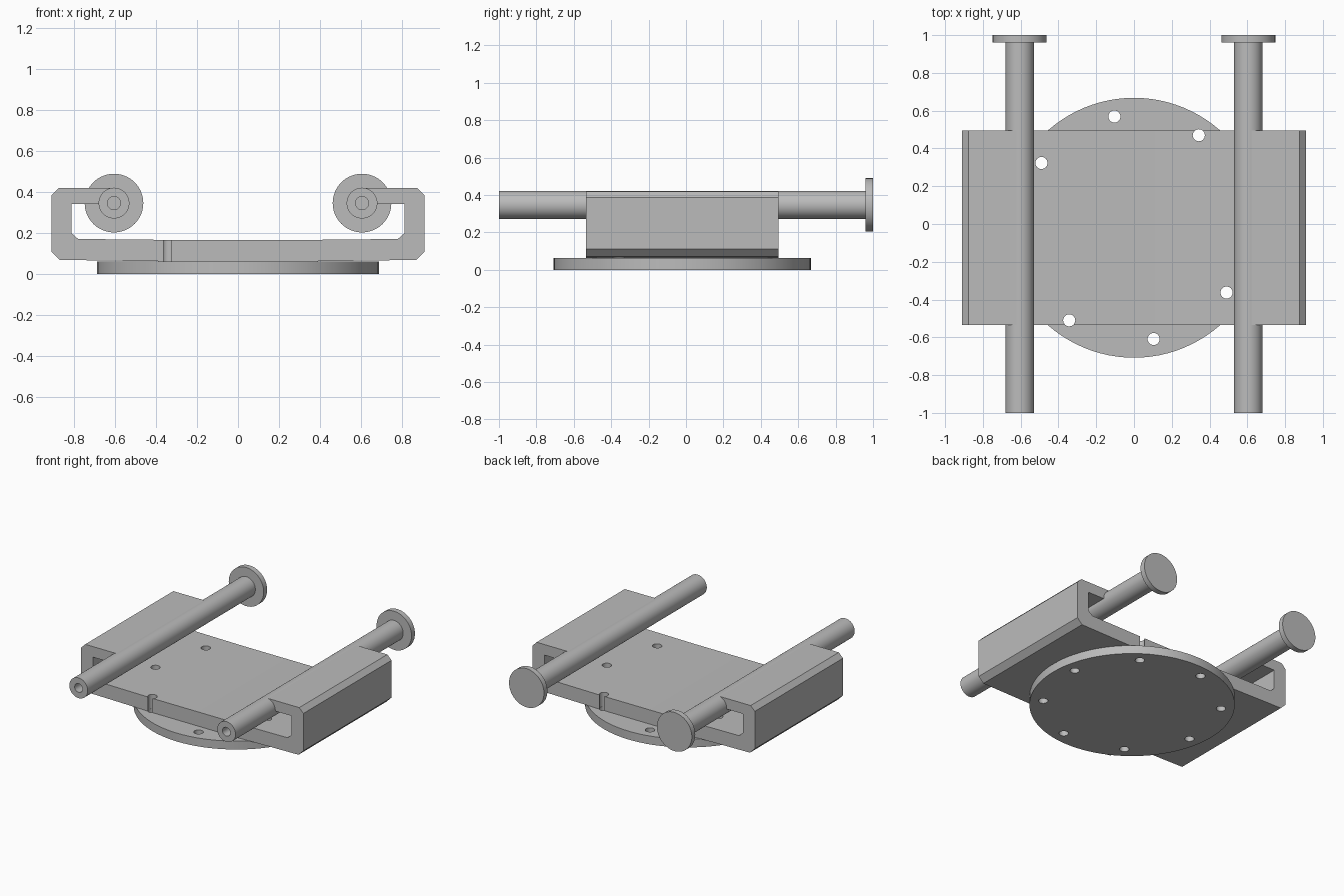
import bpy
import bmesh
from math import cos, sin, pi, radians
from mathutils import Matrix, Vector

cube = bpy.data.objects.get("Cube")
if cube:
    bpy.data.objects.remove(cube, do_unlink=True)

GREY = (0.5, 0.5, 0.5, 1)
mat = bpy.data.materials.new("machined grey")
mat.use_nodes = True
mat.diffuse_color = GREY
mat.node_tree.nodes["Principled BSDF"].inputs["Base Color"].default_value = GREY

MID_Y = -0.02
ROD_X, ROD_Z, ROD_R = 0.605, 0.347, 0.075


def new_object(name, bm):
    bmesh.ops.recalc_face_normals(bm, faces=bm.faces)
    mesh = bpy.data.meshes.new(name)
    bm.to_mesh(mesh)
    bm.free()
    mesh.materials.append(mat)
    obj = bpy.data.objects.new(name, mesh)
    bpy.context.collection.objects.link(obj)
    return obj


def activate(obj):
    bpy.ops.object.select_all(action="DESELECT")
    obj.select_set(True)
    bpy.context.view_layer.objects.active = obj


def smooth(obj):
    activate(obj)
    bpy.ops.object.shade_smooth_by_angle(angle=radians(30))


def lathe(name, profile, start, axis, steps=64):
    """Spin (radius, distance along axis) points around an axis."""
    bm = bmesh.new()
    verts = [bm.verts.new((r, 0, h)) for r, h in profile]
    edges = [bm.edges.new(pair) for pair in zip(verts, verts[1:])]
    bmesh.ops.spin(bm, geom=verts + edges, cent=(0, 0, 0), axis=(0, 0, 1),
                   angle=2 * pi, steps=steps)
    bmesh.ops.remove_doubles(bm, verts=bm.verts, dist=0.0001)
    turn = Vector((0, 0, 1)).rotation_difference(Vector(axis)).to_matrix().to_4x4()
    bm.transform(Matrix.Translation(start) @ turn)
    return new_object(name, bm)


# Round base disc
disc = lathe("base_disc", [(0, 0), (0.688, 0), (0.688, 0.062), (0, 0.062)],
             (0, MID_Y, 0), (0, 0, 1), 96)

# Folded carriage: half of the section, mirrored and extruded along y
half = [(0.3, 0.062), (0.87, 0.07), (0.91, 0.11), (0.91, 0.386), (0.876, 0.42),
        (0.6, 0.42), (0.6, 0.342), (0.812, 0.342), (0.812, 0.2), (0.78, 0.172),
        (0.3, 0.167)]
section = half + [(-x, z) for x, z in reversed(half)]
bm = bmesh.new()
face = bm.faces.new([bm.verts.new((x, MID_Y - 0.515, z)) for x, z in section])
out = bmesh.ops.extrude_face_region(bm, geom=[face])
bmesh.ops.translate(bm, vec=(0, 1.03, 0),
                    verts=[v for v in out["geom"] if isinstance(v, bmesh.types.BMVert)])
carriage = new_object("folded_carriage", bm)

# Ring of bolt holes drilled through the disc and carriage
bm = bmesh.new()
for k in range(8):
    a = radians(10 + 45 * k)
    spot = Matrix.Translation((0.598 * cos(a), MID_Y + 0.598 * sin(a), 0.08))
    bmesh.ops.create_cone(bm, cap_ends=True, segments=32, radius1=0.032,
                          radius2=0.032, depth=0.3, matrix=spot)
cutter = new_object("bolt_hole_cutter", bm)
cutter.hide_render = True
for part in (disc, carriage):
    mod = part.modifiers.new("bolt holes", "BOOLEAN")
    mod.operation = "DIFFERENCE"
    mod.solver = "EXACT"
    mod.object = cutter
    activate(part)
    bpy.ops.object.modifier_apply(modifier=mod.name)
    smooth(part)
bpy.data.objects.remove(cutter, do_unlink=True)

# Guide rods: bored at the front, flanged at the back
rod_profile = [(0, 0.25), (0.032, 0.25), (0.032, 0), (ROD_R, 0), (ROD_R, 1.96),
               (0.143, 1.96), (0.143, 2), (0, 2)]
for side, sign in (("left", 1), ("right", -1)):
    rod = lathe(side + "_flanged_rod", rod_profile,
                (sign * ROD_X, -1, ROD_Z), (0, 1, 0))
    smooth(rod)
